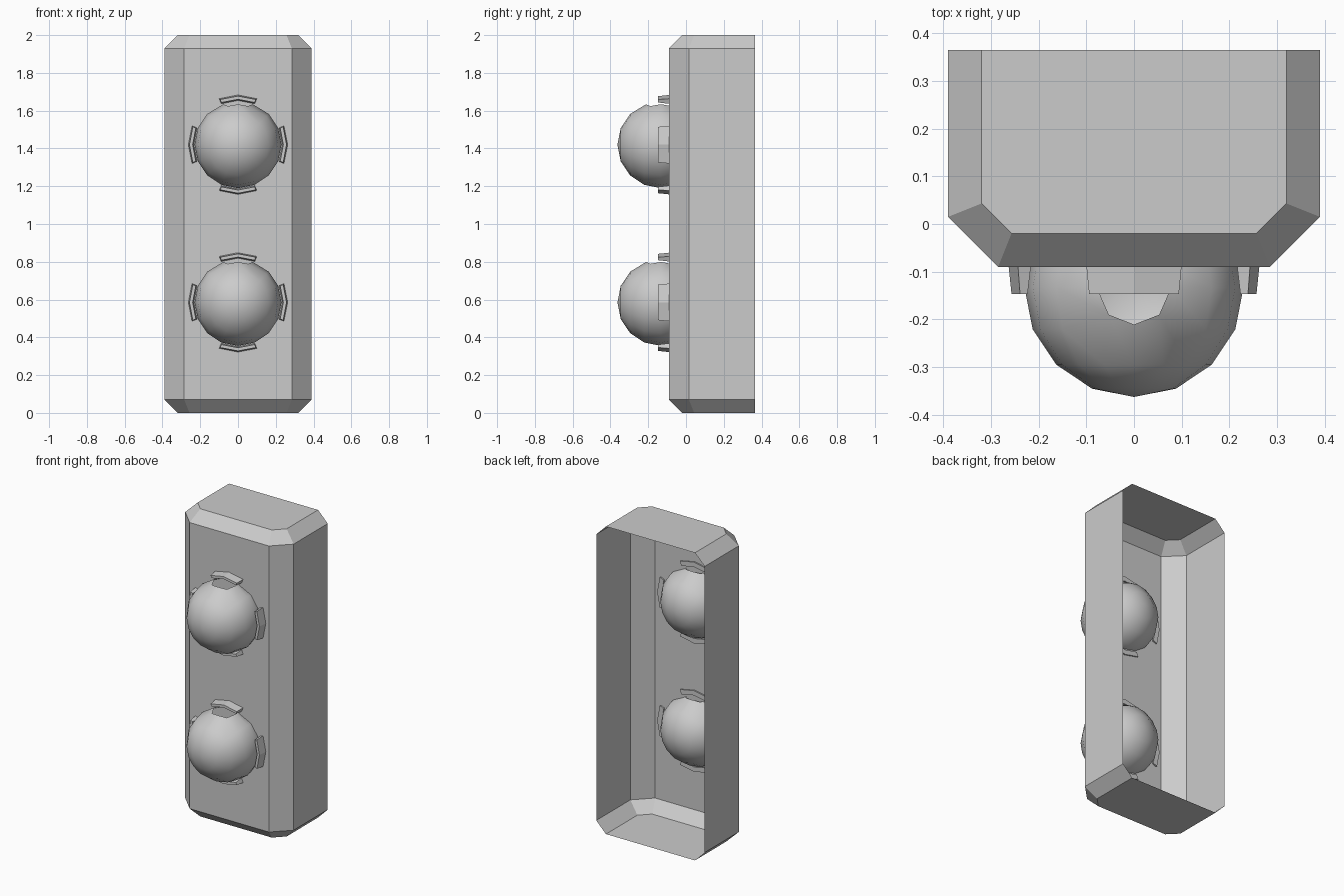
import bpy, bmesh
from math import sin, cos, pi, radians
from mathutils import Matrix, Vector

if "Cube" in bpy.data.objects:
    bpy.data.objects.remove(bpy.data.objects["Cube"])

BALL_Y, BALL_R = -0.133, 0.23


def finish(bm, name, smooth=False):
    bmesh.ops.recalc_face_normals(bm, faces=bm.faces)
    me = bpy.data.meshes.new(name)
    bm.to_mesh(me)
    bm.free()
    for p in me.polygons:
        p.use_smooth = smooth
    ob = bpy.data.objects.new(name, me)
    bpy.context.collection.objects.link(ob)
    return ob


# Housing: bevelled shell, open at the back, lofted from two half profiles
def housing():
    wide = [(0.39, 0.365), (0.39, 0.015), (0.285, -0.09)]
    narrow = [(0.32, 0.365), (0.32, 0.043), (0.257, -0.02)]
    bm = bmesh.new()
    rings = []
    for half, z in ((narrow, 0), (wide, 0.07), (wide, 1.93), (narrow, 2)):
        pts = half + [(-x, y) for x, y in reversed(half)]
        rings.append([bm.verts.new((x, y, z)) for x, y in pts])
    for a, b in zip(rings, rings[1:]):
        for i in range(5):
            bm.faces.new((a[i], a[i + 1], b[i + 1], b[i]))
    bm.faces.new(rings[0])
    bm.faces.new(rings[-1])
    finish(bm, "housing")


# Lamp: sphere facing -y with a small octagonal opening on top
def lamp(name, z):
    bm = bmesh.new()
    bmesh.ops.create_uvsphere(bm, u_segments=16, v_segments=8, radius=BALL_R,
                              matrix=Matrix.Rotation(radians(90), 4, 'X'))
    top = max(bm.verts, key=lambda v: v.co.z)
    rim = {v for f in top.link_faces for v in f.verts if v != top}
    bmesh.ops.delete(bm, geom=[top], context='VERTS')
    for v in rim:
        flat = Vector((v.co.x, v.co.y)).normalized() * 0.078
        corner = abs(flat.x) > 0.02 and abs(flat.y) > 0.02
        v.co = (flat.x, flat.y, 0.204 if corner else 0.214)
    ob = finish(bm, name, True)
    ob.location = (0, BALL_Y, z)


# Clips: four bent, slightly tapered plates around each lamp
def clips(name, z):
    bm = bmesh.new()
    for k in range(4):
        cols = []
        for s in (-1, 0, 1):
            col = []
            for r, y, half in ((0.264, -0.08, 22.4), (0.257, -0.147, 21.5),
                               (0.24, -0.147, 21.5), (0.233, -0.08, 22.4)):
                a = k * pi / 2 + s * radians(half)
                col.append(bm.verts.new((r * cos(a), y, r * sin(a))))
            cols.append(col)
        for a, b in zip(cols, cols[1:]):
            for i in range(4):
                j = (i + 1) % 4
                bm.faces.new((a[i], a[j], b[j], b[i]))
        bm.faces.new(cols[0])
        bm.faces.new(cols[-1])
    finish(bm, name).location.z = z


housing()
for label, z in (("lower", 0.585), ("upper", 1.42)):
    lamp(label + "_lamp", z)
    clips(label + "_lamp_clips", z)
